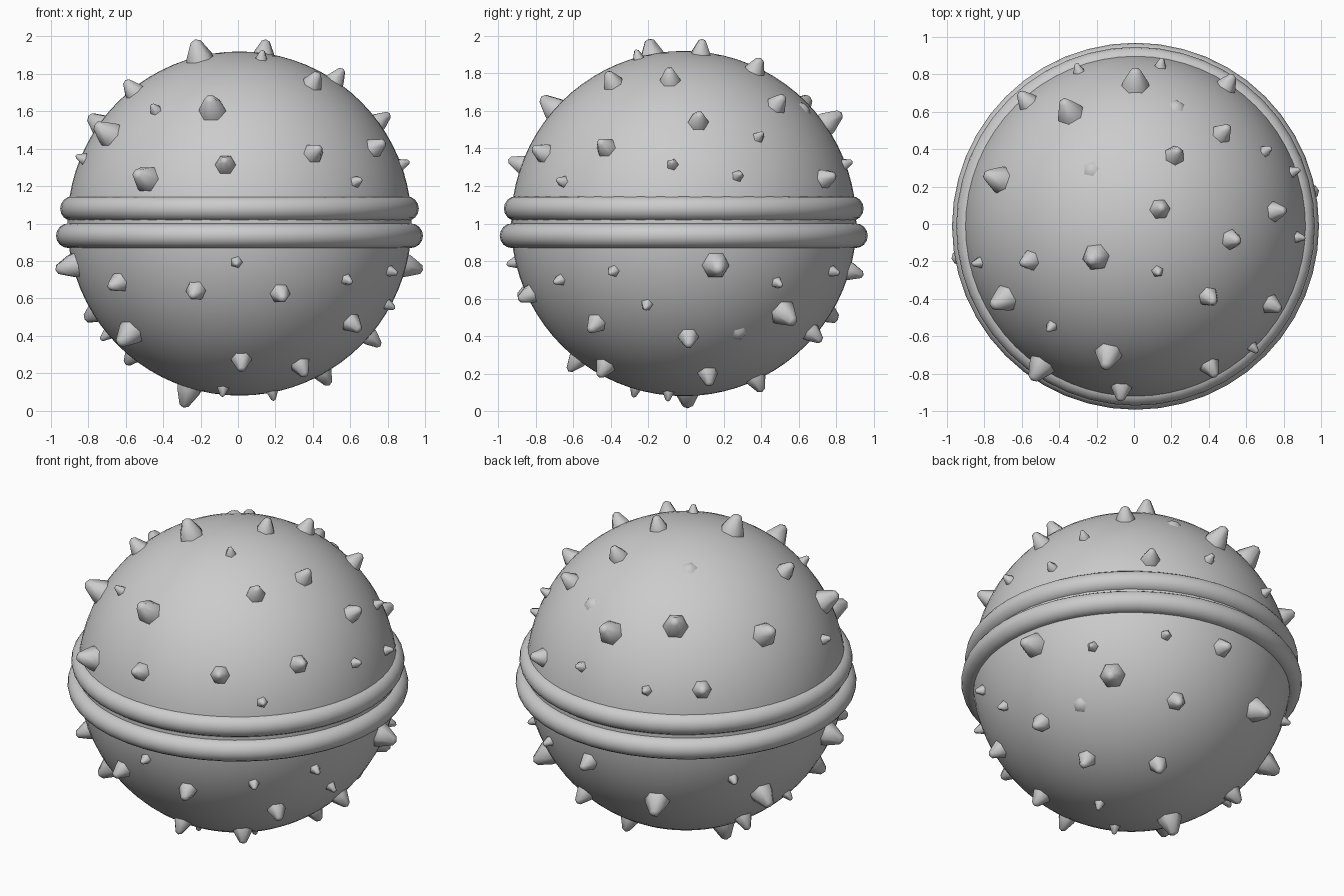
import bpy
import bmesh
from math import radians, cos, sin, pi
from mathutils import Vector

cube = bpy.data.objects.get("Cube")
if cube:
    bpy.data.objects.remove(cube)

CENTER = Vector((0.008, -0.012, 1.0))
RADIUS = 0.92

# Single plain grey finish
grey = bpy.data.materials.new("plain_grey")
grey.use_nodes = True
grey.diffuse_color = (0.6, 0.6, 0.6, 1)
grey.node_tree.nodes["Principled BSDF"].inputs["Base Color"].default_value = (0.6, 0.6, 0.6, 1)


def add_object(name, bm):
    """Turn a bmesh into a smooth grey object."""
    bmesh.ops.recalc_face_normals(bm, faces=bm.faces)
    for face in bm.faces:
        face.smooth = True
    mesh = bpy.data.meshes.new(name)
    bm.to_mesh(mesh)
    bm.free()
    mesh.materials.append(grey)
    obj = bpy.data.objects.new(name, mesh)
    bpy.context.collection.objects.link(obj)
    return obj


def direction(azimuth, elevation):
    a, e = radians(azimuth), radians(elevation)
    return Vector((cos(a) * cos(e), sin(a) * cos(e), sin(e)))


def add_spike(bm, axis, base, tip, sides):
    """Blunt cone standing on the ball, pointing along axis."""
    turn = axis.to_track_quat("Z", "Y")
    foot = RADIUS - 0.02
    height = tip - foot
    rings = []
    for width, lift in ((1.0, 0), (0.88, 0.3), (0.36, 0.9)):
        ring = []
        for i in range(sides):
            angle = 2 * pi * i / sides
            p = Vector((base * width * cos(angle), base * width * sin(angle), foot + height * lift))
            ring.append(bm.verts.new(CENTER + turn @ p))
        rings.append(ring)
    apex = bm.verts.new(CENTER + axis * tip)
    for i in range(sides):
        j = (i + 1) % sides
        for low, high in zip(rings, rings[1:]):
            bm.faces.new((low[i], low[j], high[j], high[i]))
        bm.faces.new((rings[-1][i], rings[-1][j], apex))


def spike_group(name, places, base, tip, sides):
    bm = bmesh.new()
    for azimuth, elevation in places:
        add_spike(bm, direction(azimuth, elevation), base, tip, sides)
    add_object(name, bm)


# Ball body
body = bmesh.new()
bmesh.ops.create_uvsphere(body, u_segments=64, v_segments=40, radius=RADIUS)
bmesh.ops.translate(body, verts=body.verts, vec=CENTER)
add_object("ball_body", body)

# Twin rims around the middle
for name, height, major in (("upper_rim", 1.08, 0.893), ("lower_rim", 0.935, 0.915)):
    bpy.ops.mesh.primitive_torus_add(
        major_segments=48, minor_segments=16, major_radius=major, minor_radius=0.066,
        location=(CENTER.x, CENTER.y, height))
    rim = bpy.context.object
    rim.name = name
    rim.data.materials.append(grey)
    bpy.ops.object.shade_smooth()

# Spikes as azimuth and elevation in degrees, grouped by size
spike_group("upper_large_spikes", (
    (258, 41), (236, 15), (209, 31), (218, 73), (161, 34), (120, 41), (90, 35),
), 0.078, 1.03, 6)

spike_group("lower_large_spikes", (
    (11, -14), (190, -14), (216, -39), (158, -30), (176, -73), (113, -30), (42, -31),
), 0.078, 1.03, 6)

spike_group("upper_medium_spikes", (
    (265, 20), (298, 24), (330, 26), (198, 50), (316, 54), (352, 56), (35, 80),
    (6, 36), (61, 62), (47, 43), (57, 15), (131, 18),
), 0.06, 1.0, 6)

spike_group("lower_medium_spikes", (
    (254, -23), (285, -24), (222, -20), (322, -35), (271, -52), (308, -55), (2, -41),
    (16, -60), (158, -49), (86, -16), (71, -39), (72, -64),
), 0.06, 1.0, 6)

spike_group("upper_small_spikes", (
    (230, 41), (314, 14), (193, 22), (296, 73), (356, 20), (19, 16), (30, 30),
    (81, 20), (110, 17),
), 0.037, 0.97, 5)

spike_group("lower_small_spikes", (
    (269, -13), (311, -19), (335, -16), (346, -28), (180, -40), (251, -73),
    (335, -78), (143, -19), (35, -20), (63, -16),
), 0.037, 0.97, 5)

# Worn stubs that barely break the surface
spike_group("worn_stubs", ((71, 42), (128, 65), (25, -40)), 0.065, 0.935, 5)
